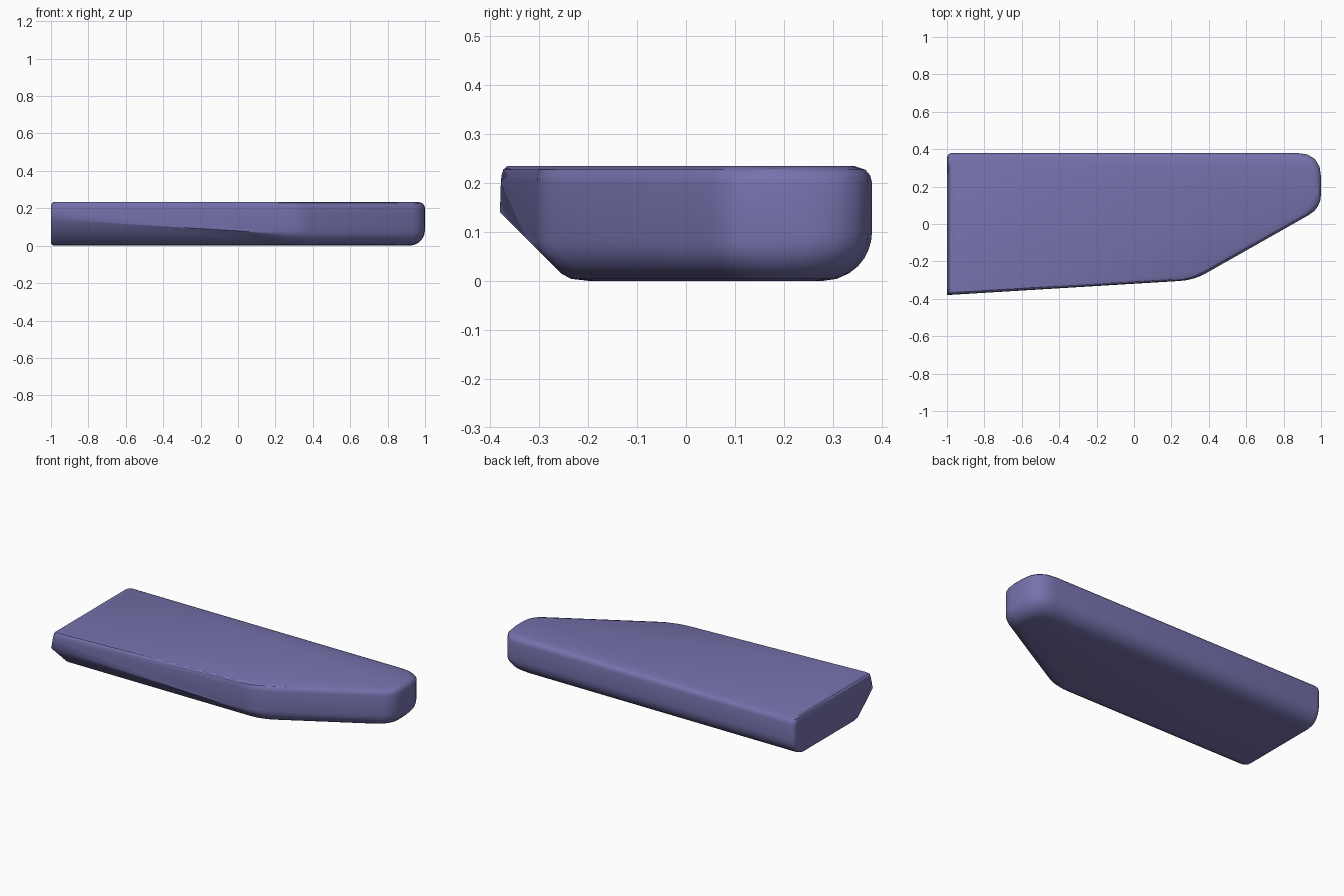
import bpy, bmesh, math
from mathutils import Vector

if "Cube" in bpy.data.objects:
    bpy.data.objects.remove(bpy.data.objects["Cube"])

H = 0.234


def inset(z, r, t=0.035):
    """Inward offset at height z: round lower edge of radius r, soft upper edge."""
    if z < r:
        return r * (1 - math.sqrt(max(0, 1 - (1 - z / r) ** 2)))
    if z > 0.2:
        k = (z - 0.2) / (H - 0.2)
        return t * (1 - math.sqrt(max(0, 1 - k * k)))
    return 0


def clip(poly, p, d, off):
    """Keep the part of poly to the left of the line p + s*d moved inward by off."""
    n = Vector((-d.y, d.x)).normalized()
    f = lambda v: (v - p).dot(n) - off
    out = []
    for a, b in zip(poly, poly[1:] + poly[:1]):
        fa, fb = f(a), f(b)
        if fa >= 0:
            out.append(a)
        if fa * fb < 0:
            out.append(a.lerp(b, fa / (fa - fb)))
    return out


def rounded(poly, seg=4):
    """Round the corners of the outline, wider at the nose."""
    out = []
    for i, c in enumerate(poly):
        a, b = poly[i - 1] - c, poly[(i + 1) % len(poly)] - c
        if a.length < 1e-5 or b.length < 1e-5 or a.angle(b) > math.radians(172):
            out.append(c)
            continue
        r = 0.13 if c.x > 0.6 and c.y > 0.2 else 0.075 if c.x > 0 else 0.03
        p = c + a.normalized() * min(r, a.length * 0.48)
        q = c + b.normalized() * min(r, b.length * 0.48)
        for k in range(seg + 1):
            t = k / seg
            out.append(p * (1 - t) ** 2 + c * 2 * t * (1 - t) + q * t * t)
    return out


# Side lines of the outline, counter-clockwise: point, direction, lower edge radius
sides = [
    ((-1, -0.38), (1.32, 0.08), 0.004),   # tapered front
    ((0.32, -0.30), (0.68, 0.385), 0.08),  # diagonal
    ((1, 0), (0, 1), 0.085),              # nose
    ((0, 0.38), (-1, 0), 0.10),           # back
    ((-1, 0), (0, -1), 0.018),            # square end
]
levels = [0, 0.004, 0.015, 0.03, 0.045, 0.06, 0.08, 0.10, 0.14, 0.20, 0.215, 0.227, H]
soft = {0: -0.20, 0.004: -0.235}          # chamfer blends into the underside

bm = bmesh.new()
for z in levels:
    poly = [Vector(v) for v in ((-2, -2), (2, -2), (2, 2), (-2, 2))]
    for p, d, r in sides:
        poly = clip(poly, Vector(p), Vector(d), inset(z, r, 0.012 if p[0] == -1 else 0.035))
    # sloped lower chamfer along the front
    poly = clip(poly, Vector((0, soft.get(z, -0.24 - z))), Vector((1, 0)), 0)
    for v in rounded(poly):
        bm.verts.new((v.x, v.y, z))

# Skin the convex body and merge flat areas
bmesh.ops.remove_doubles(bm, verts=bm.verts[:], dist=0.001)
res = bmesh.ops.convex_hull(bm, input=bm.verts[:])
inner = {g for g in res["geom_interior"] + res["geom_unused"] if isinstance(g, bmesh.types.BMVert)}
bmesh.ops.delete(bm, geom=list(inner), context='VERTS')
bmesh.ops.dissolve_limit(bm, angle_limit=math.radians(0.8), verts=bm.verts[:], edges=bm.edges[:])
bmesh.ops.recalc_face_normals(bm, faces=bm.faces[:])

me = bpy.data.meshes.new("tapered_body")
bm.to_mesh(me)
bm.free()
body = bpy.data.objects.new("tapered_body", me)
bpy.context.collection.objects.link(body)
mat = bpy.data.materials.new("violet")
mat.diffuse_color = (0.18, 0.17, 0.42, 1)
mat.use_nodes = True
mat.node_tree.nodes["Principled BSDF"].inputs["Base Color"].default_value = mat.diffuse_color
me.materials.append(mat)

bpy.context.view_layer.objects.active = body
body.select_set(True)
bpy.ops.object.shade_smooth_by_angle(angle=math.radians(30))
